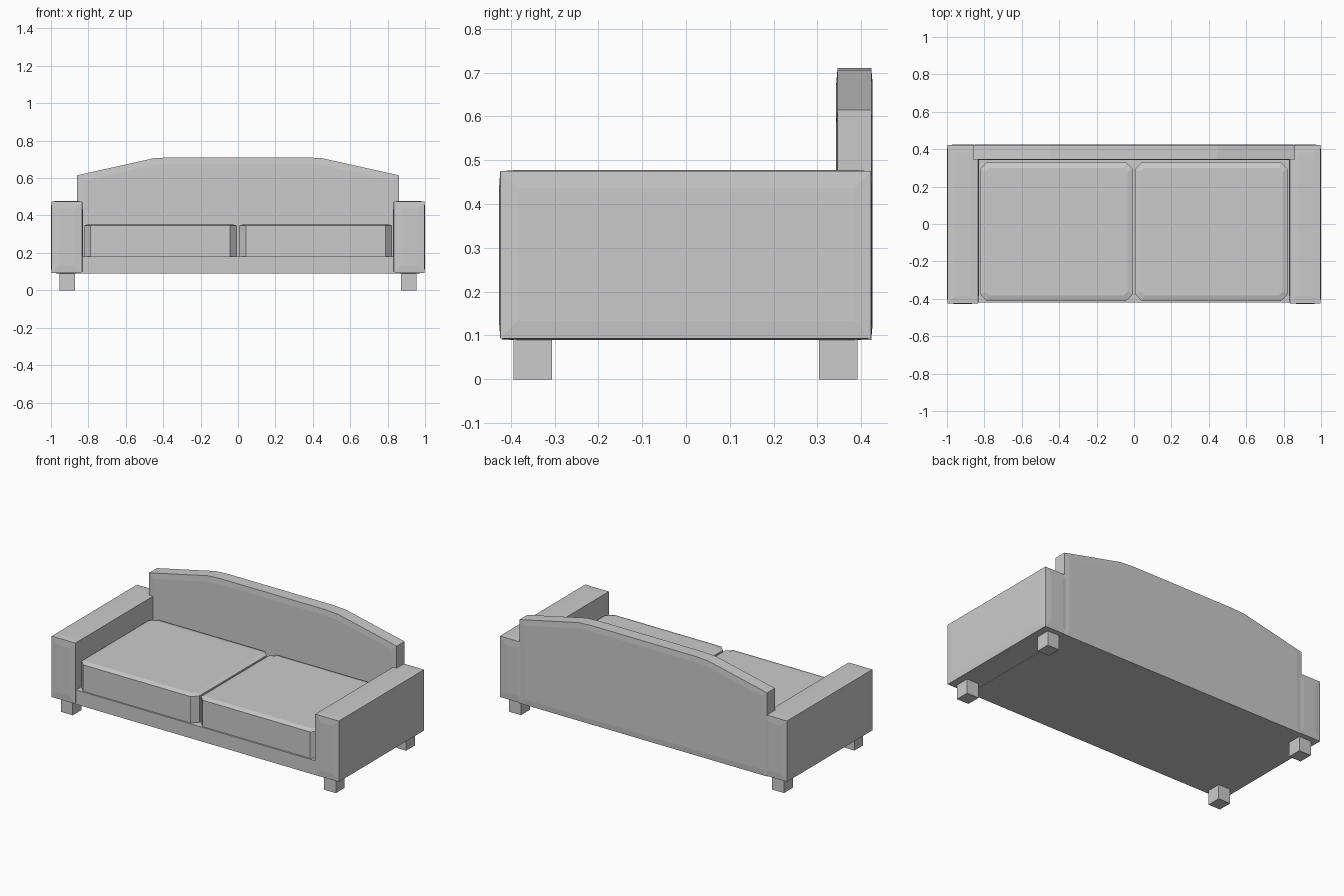
import bpy, bmesh

if "Cube" in bpy.data.objects:
    bpy.data.objects.remove(bpy.data.objects["Cube"])


def finish(name, bm):
    bmesh.ops.recalc_face_normals(bm, faces=bm.faces)
    mesh = bpy.data.meshes.new(name)
    bm.to_mesh(mesh)
    bm.free()
    obj = bpy.data.objects.new(name, mesh)
    bpy.context.collection.objects.link(obj)
    return obj


def box_bm(x0, x1, y0, y1, z0, z1):
    bm = bmesh.new()
    bmesh.ops.create_cube(bm, size=1)
    for v in bm.verts:
        v.co = (x1 if v.co.x > 0 else x0,
                y1 if v.co.y > 0 else y0,
                z1 if v.co.z > 0 else z0)
    return bm


def pad(bm, faces, thickness, depth):
    bm.normal_update()
    bmesh.ops.inset_individual(bm, faces=faces, thickness=thickness,
                               depth=depth, use_even_offset=True)


def sides(s, a, b):
    return sorted((s * a, s * b))


# Base frame under the cushions
finish("base", box_bm(-0.84, 0.84, -0.42, 0.40, 0.09, 0.18))

for s, side in ((-1, "left"), (1, "right")):
    # Slightly padded armrest
    bm = box_bm(*sides(s, 0.833, 0.997), -0.424, 0.422, 0.093, 0.475)
    pad(bm, bm.faces[:], 0.04, 0.003)
    finish(side + "_arm", bm)

    # Seat cushion with cut corners and softened top
    bm = box_bm(*sides(s, 0.006, 0.824), -0.411, 0.329, 0.178, 0.346)
    upright = [e for e in bm.edges
               if abs(e.verts[0].co.z - e.verts[1].co.z) > 0.1]
    bmesh.ops.bevel(bm, geom=upright, offset=0.036, segments=1,
                    affect='EDGES')
    bm.normal_update()
    pad(bm, [f for f in bm.faces if f.normal.z > 0.9], 0.03, 0.009)
    finish(side + "_cushion", bm)

    # Block feet
    for y, end in ((-0.35, "front"), (0.348, "back")):
        finish(f"{end}_{side}_leg",
               box_bm(*sides(s, 0.872, 0.955), y - 0.044, y + 0.044, 0, 0.095))

# Arched backrest panel
half = [(0.86, 0.09), (0.86, 0.615), (0.45, 0.706), (0.36, 0.711)]
profile = half + [(-x, z) for x, z in reversed(half)]
bm = bmesh.new()
front = bm.faces.new([bm.verts.new((x, 0.346, z)) for x, z in profile])
ext = bmesh.ops.extrude_face_region(bm, geom=[front], use_keep_orig=True)
for v in ext["geom"]:
    if isinstance(v, bmesh.types.BMVert):
        v.co.y = 0.423
bmesh.ops.recalc_face_normals(bm, faces=bm.faces)
pad(bm, [f for f in bm.faces if abs(f.normal.y) > 0.9], 0.035, 0.003)
finish("backrest", bm)
